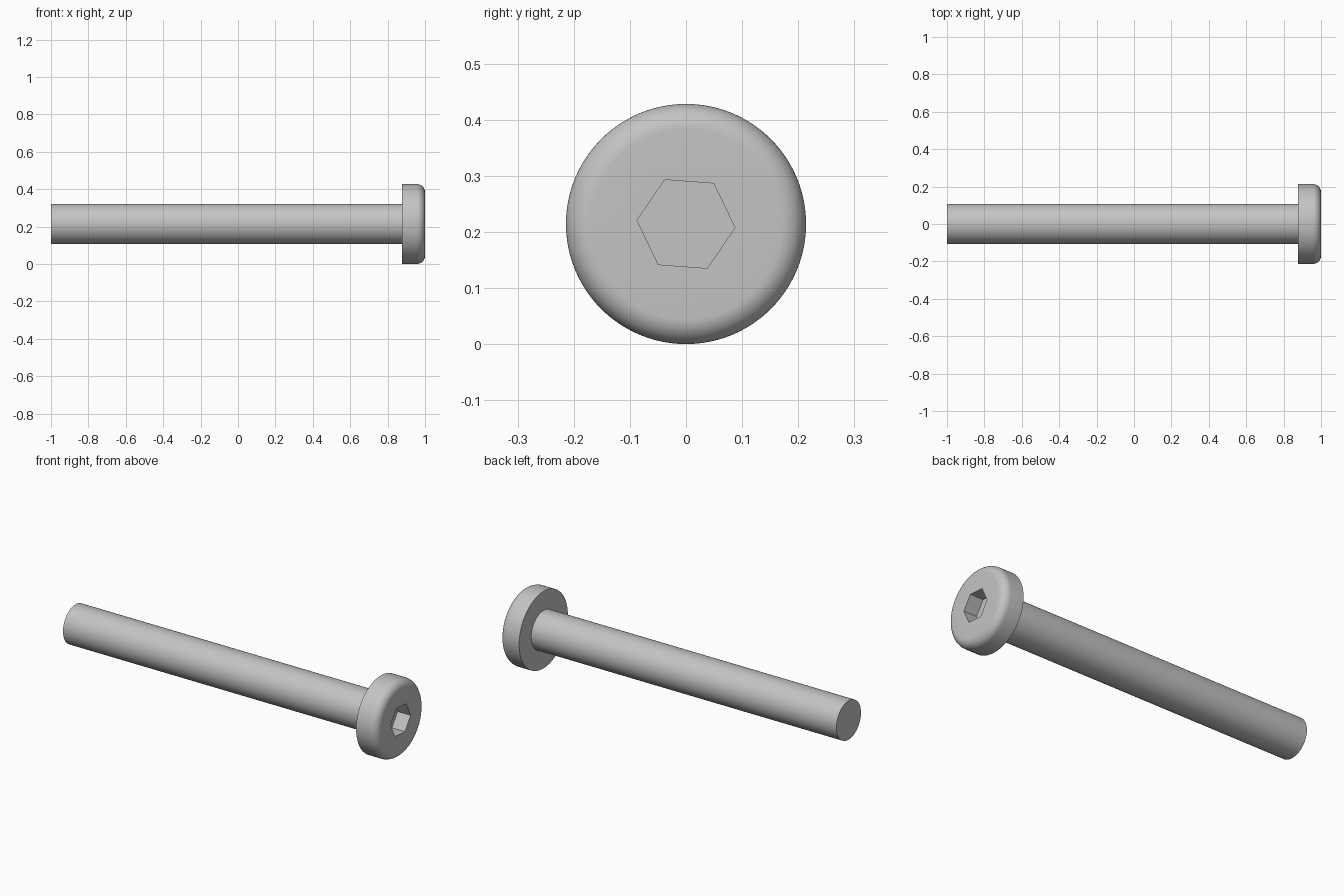
import bpy
import bmesh
import math
from mathutils import Matrix, Vector

SEGMENTS = 96
HEAD_R, SHAFT_R = 0.214, 0.108
HEAD_BACK, FILLET = 0.876, 0.045
SOCKET_R, SOCKET_DEPTH, SOCKET_TURN = 0.0875, 0.08, math.radians(-4.3)

default = bpy.data.objects.get("Cube")
if default:
    bpy.data.objects.remove(default)

steel = bpy.data.materials.new("grey_steel")
steel.use_nodes = True
colour = (0.55, 0.55, 0.55, 1)
steel.diffuse_color = colour
steel.node_tree.nodes["Principled BSDF"].inputs["Base Color"].default_value = colour


def ring(bm, x, radius, count=SEGMENTS, turn=0.0):
    """Closed loop of vertices around the screw's axis."""
    angles = [turn + math.tau * i / count for i in range(count)]
    return [bm.verts.new((x, radius * math.cos(a), radius * math.sin(a))) for a in angles]


def join(bm, a, b):
    """Band of quads between two matching rings."""
    for i in range(len(a)):
        j = (i + 1) % len(a)
        bm.faces.new((a[i], a[j], b[j], b[i]))


def lathe(bm, profile):
    rings = [ring(bm, x, r) for x, r in profile]
    for a, b in zip(rings, rings[1:]):
        join(bm, a, b)
    return rings


def finish(bm, name):
    bmesh.ops.recalc_face_normals(bm, faces=bm.faces)
    bm.transform(Matrix.Translation(Vector((0, 0, HEAD_R))))
    mesh = bpy.data.meshes.new(name)
    bm.to_mesh(mesh)
    bm.free()
    mesh.materials.append(steel)
    obj = bpy.data.objects.new(name, mesh)
    bpy.context.collection.objects.link(obj)
    bpy.ops.object.select_all(action="DESELECT")
    obj.select_set(True)
    bpy.context.view_layer.objects.active = obj
    bpy.ops.object.shade_smooth_by_angle(angle=math.radians(30))


# Plain cylindrical shaft, ending just inside the head
bm = bmesh.new()
for end in lathe(bm, [(-1, SHAFT_R), (HEAD_BACK + 0.01, SHAFT_R)]):
    bm.faces.new(end)
finish(bm, "shaft")

# Head: flat back, straight rim and rounded outer edge
bm = bmesh.new()
profile = [(HEAD_BACK, HEAD_R)]
for i in range(13):
    a = math.pi / 2 * i / 12
    profile.append((1 - FILLET + FILLET * math.sin(a), HEAD_R - FILLET + FILLET * math.cos(a)))
rings = lathe(bm, profile)
bm.faces.new(rings[0])

# Hexagonal socket sunk into the flat end
mouth = ring(bm, 1, SOCKET_R, 6, SOCKET_TURN)
floor = ring(bm, 1 - SOCKET_DEPTH, SOCKET_R, 6, SOCKET_TURN)
join(bm, mouth, floor)
bm.faces.new(floor)
rims = [bm.edges.get((loop[i - 1], loop[i])) for loop in (rings[-1], mouth) for i in range(len(loop))]
bmesh.ops.bridge_loops(bm, edges=rims)
finish(bm, "head")
